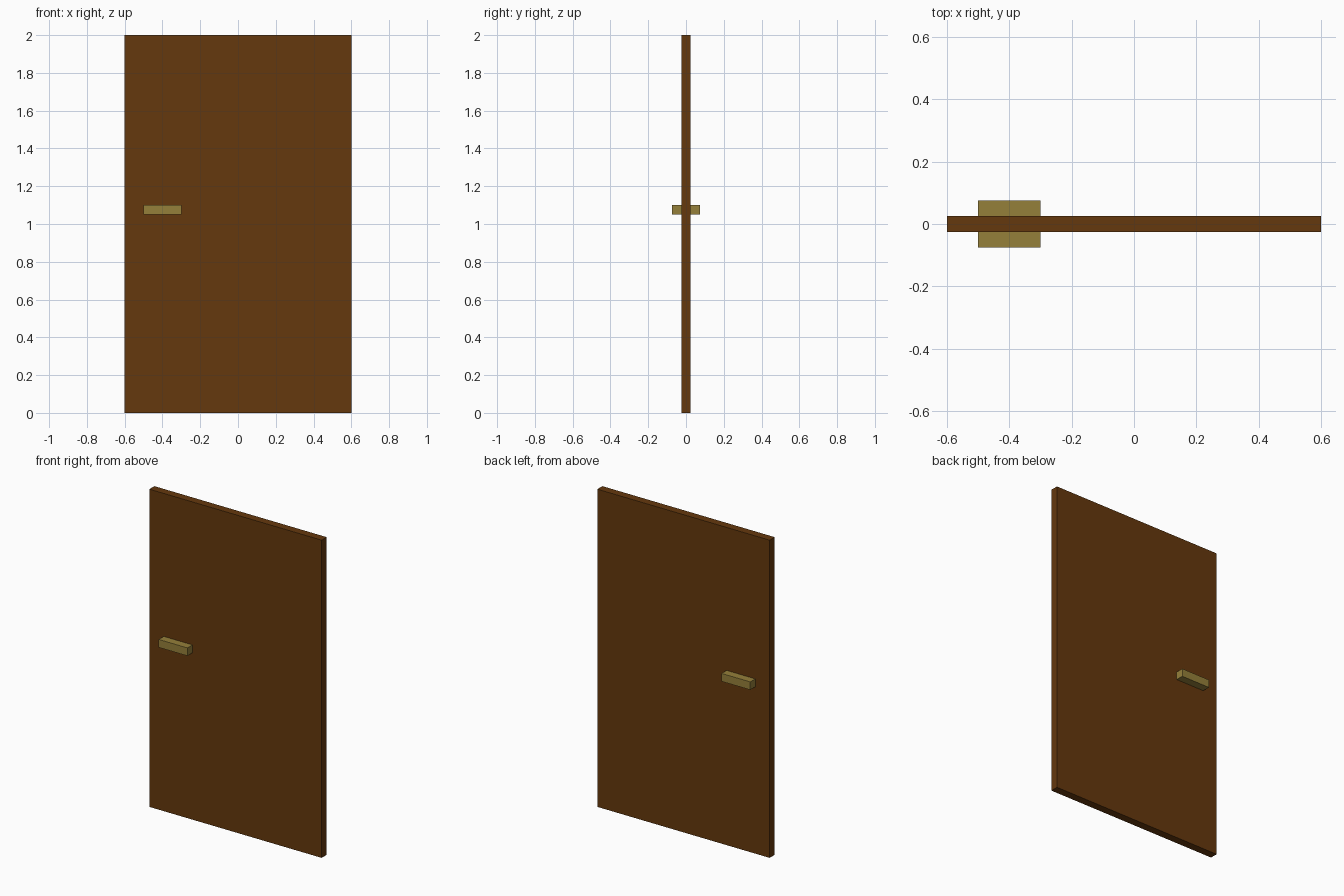
import bpy

if "Cube" in bpy.data.objects:
    bpy.data.objects.remove(bpy.data.objects["Cube"])


def material(name, color):
    mat = bpy.data.materials.new(name)
    mat.diffuse_color = color
    mat.use_nodes = True
    mat.node_tree.nodes["Principled BSDF"].inputs["Base Color"].default_value = mat.diffuse_color
    return mat


def box(name, lo, hi, mat):
    center = [(a + b) / 2 for a, b in zip(lo, hi)]
    bpy.ops.mesh.primitive_cube_add(size=1, location=center)
    obj = bpy.context.object
    obj.name = name
    obj.scale = [b - a for a, b in zip(lo, hi)]
    bpy.ops.object.transform_apply(location=False, rotation=False, scale=True)
    obj.data.materials.append(mat)
    return obj


wood = material("dark_wood", (0.13, 0.04, 0.004, 1))
brass = material("brass", (0.3, 0.215, 0.042, 1))

# Door slab
box("door_panel", (-0.6, -0.025, 0), (0.6, 0.025, 2), wood)

# Handle bar passing through the slab, showing on both faces
box("door_handle", (-0.5, -0.075, 1.05), (-0.3, 0.075, 1.10), brass)
